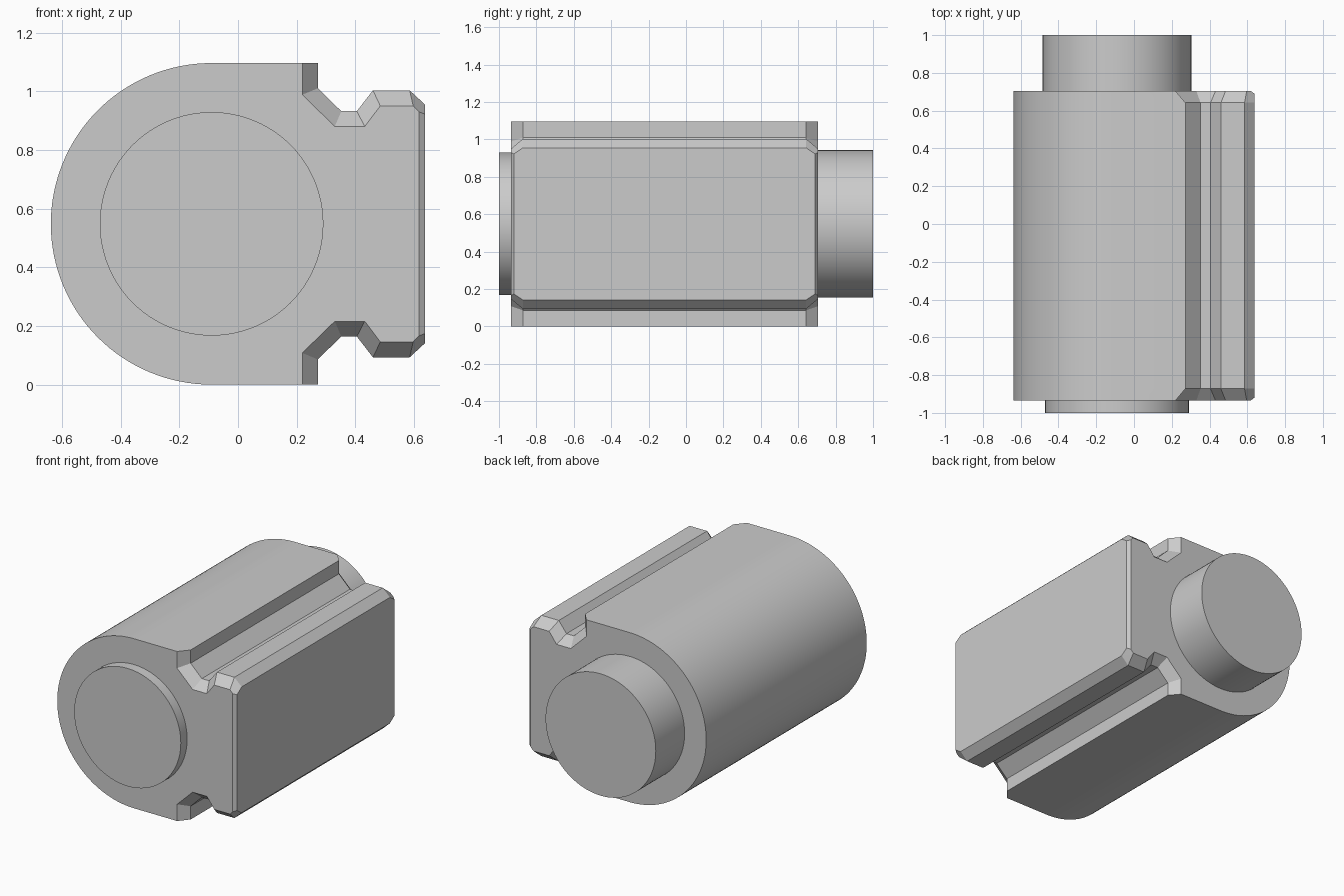
import bpy, bmesh, math
from mathutils import Matrix

cube = bpy.data.objects.get("Cube")
if cube:
    bpy.data.objects.remove(cube, do_unlink=True)

grey = bpy.data.materials.new("light grey metal")
grey.use_nodes = True
colour = (0.6, 0.6, 0.6, 1)
grey.diffuse_color = colour
grey.node_tree.nodes["Principled BSDF"].inputs["Base Color"].default_value = colour

CX, CZ, R = -0.09, 0.548, 0.548      # axis and radius of the round side
Y0, Y1, CHAMFER = -0.935, 0.705, 0.063


def finish(bm, name):
    bmesh.ops.recalc_face_normals(bm, faces=bm.faces)
    mesh = bpy.data.meshes.new(name)
    bm.to_mesh(mesh)
    bm.free()
    mesh.materials.append(grey)
    obj = bpy.data.objects.new(name, mesh)
    bpy.context.collection.objects.link(obj)
    bpy.ops.object.select_all(action="DESELECT")
    obj.select_set(True)
    bpy.context.view_layer.objects.active = obj
    bpy.ops.object.shade_smooth_by_angle(angle=math.radians(15))
    return obj


# Upper half of the rail and groove: full section, and chamfered end section
full = [(0.637, 0.955), (0.585, 1.003), (0.46, 1.003), (0.405, 0.932),
        (0.352, 0.932), (0.272, 1.01), (0.272, 1.096)]
end = [(0.617, 0.93), (0.597, 0.95), (0.485, 0.95), (0.432, 0.88),
       (0.33, 0.88), (0.219, 0.988), (0.219, 1.096)]
SEGS = 64
arc = [(CX + R * math.cos(a), CZ + R * math.sin(a))
       for a in (math.pi * (0.5 + i / SEGS) for i in range(SEGS + 1))]


def ring(bm, half, y):
    lower = [(x, 2 * CZ - z) for x, z in reversed(half)]
    return [bm.verts.new((x, y, z)) for x, z in half + arc + lower]


# Housing: chamfered ends lofted to the full section
bm = bmesh.new()
rings = [ring(bm, end, Y0), ring(bm, full, Y0 + CHAMFER),
         ring(bm, full, Y1 - CHAMFER), ring(bm, end, Y1)]
n = len(rings[0])
for k in range(3):
    a, b = rings[k], rings[k + 1]
    for i in range(n - 1):
        if k != 1 and i in (0, n - 2):
            continue                  # rail corners are built below
        bm.faces.new((a[i], a[i + 1], b[i + 1], b[i]))

# Rail corners and the narrow chamfer around the flat side
outline = []
for e, m, y in ((rings[0], rings[1], Y0 + 0.015), (rings[3], rings[2], Y1 - 0.015)):
    top = bm.verts.new((0.637, y, 0.922))
    bottom = bm.verts.new((0.637, y, 2 * CZ - 0.922))
    for outer, inner, c in ((0, 1, top), (n - 1, n - 2, bottom)):
        bm.faces.new((m[inner], m[outer], e[inner]))
        bm.faces.new((e[inner], m[outer], c, e[outer]))
    bm.faces.new((e[0], top, bottom, e[n - 1]))
    outline.append([m[0], top, bottom, m[n - 1]])
    bm.faces.new(e)
bm.faces.new(outline[0] + outline[1][::-1])
finish(bm, "housing")


# Round bosses on both ends
def boss(name, radius, ya, yb):
    bm = bmesh.new()
    place = Matrix.Translation((CX, (ya + yb) / 2, CZ)) @ Matrix.Rotation(math.pi / 2, 4, "X")
    bmesh.ops.create_cone(bm, cap_ends=True, segments=96, radius1=radius,
                          radius2=radius, depth=yb - ya, matrix=place)
    finish(bm, name)


boss("front_boss", 0.381, -1.0, Y0 + 0.01)
boss("back_boss", 0.394, Y1 - 0.01, 1.0)
